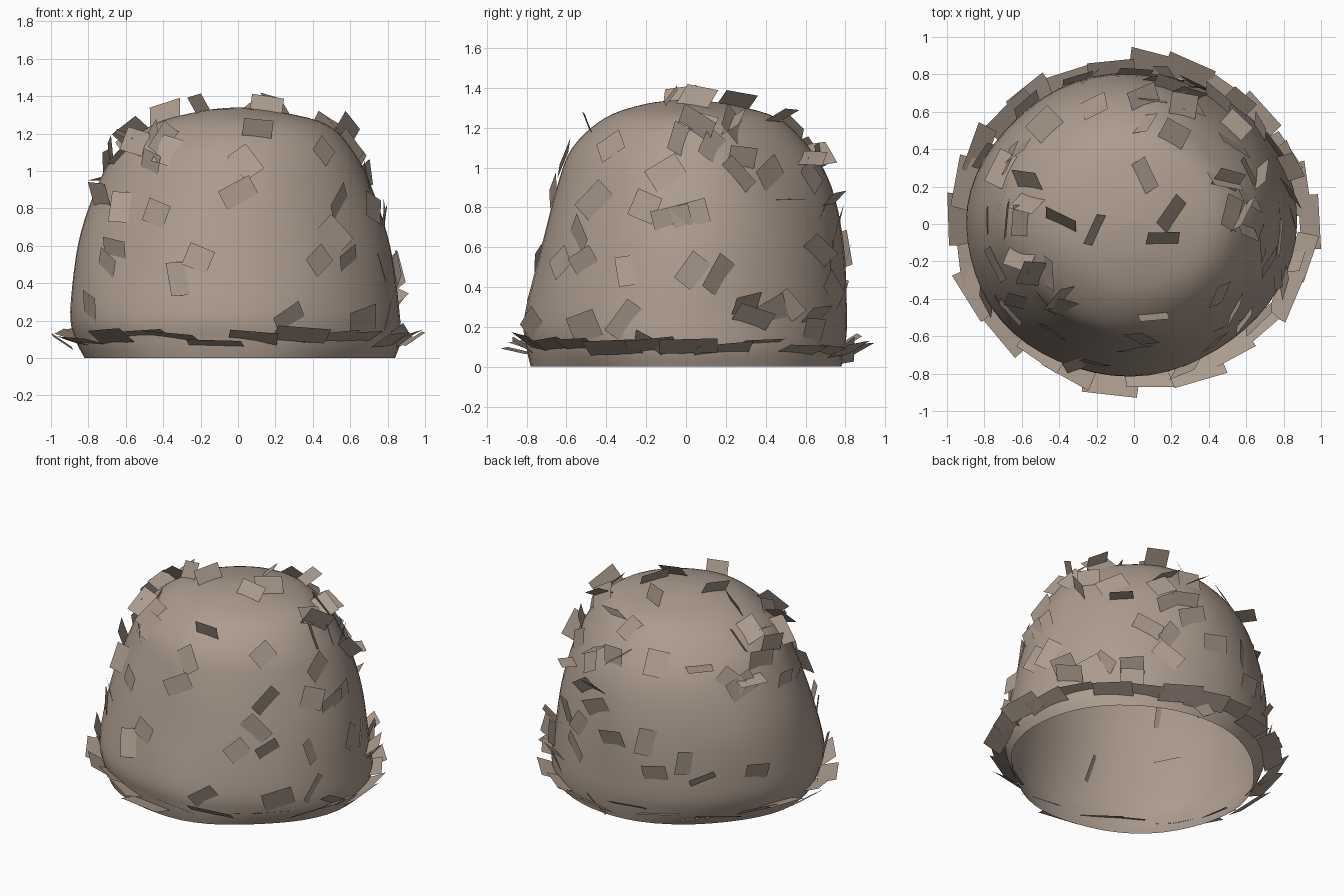
import bpy
import bmesh
import random
from math import cos, sin, pi, radians, exp
from mathutils import Vector
from mathutils.bvhtree import BVHTree

random.seed(4)
cube = bpy.data.objects.get("Cube")
if cube:
    bpy.data.objects.remove(cube, do_unlink=True)

# One warm grey-brown for everything
material = bpy.data.materials.new("warm_taupe")
material.use_nodes = True
colour = (0.42, 0.335, 0.275, 1)
material.diffuse_color = colour
material.node_tree.nodes["Principled BSDF"].inputs["Base Color"].default_value = colour


def add_object(name, mesh_builder):
    mesh = bpy.data.meshes.new(name)
    mesh_builder.to_mesh(mesh)
    mesh_builder.free()
    mesh.materials.append(material)
    obj = bpy.data.objects.new(name, mesh)
    bpy.context.collection.objects.link(obj)
    return obj


# Dome levels: height, centre x, half width, centre y, half depth
LEVELS = [
    (0, .01, .83, 0, .78), (.1, 0, .87, 0, .8), (.25, -.02, .88, 0, .81),
    (.6, -.025, .835, .03, .76), (.9, -.02, .74, .04, .69),
    (1.1, -.015, .635, .025, .595), (1.25, .01, .46, .025, .43),
    (1.32, 0, .2, 0, .2), (1.34, 0, .02, 0, .02)]
SEGMENTS = 56
STEPS = 5


def smooth_level(index, t):
    """Catmull-Rom blend between neighbouring levels."""
    last = len(LEVELS) - 1
    a, b, c, d = (LEVELS[min(max(index + k, 0), last)] for k in (-1, 0, 1, 2))
    return [q + t / 2 * (r - p + t * (2 * p - 5 * q + 4 * r - s + t * (3 * (q - r) + s - p)))
            for p, q, r, s in zip(a, b, c, d)]


# Hollow dome, open underneath: one diagonal narrows upward, the other at the rim
bm = bmesh.new()
samples = [smooth_level(i, k / STEPS) for i in range(len(LEVELS) - 1) for k in range(STEPS)]
samples.append(LEVELS[-1])
rings = []
for z, cx, rx, cy, ry in samples:
    ring = []
    shoulder_pinch = -.02 + .07 * min(z, 1)
    rim_pinch = .015 + .04 * exp(-z * 8)
    for k in range(SEGMENTS):
        angle = 2 * pi * k / SEGMENTS
        diagonal = sin(2 * angle)
        pinch = shoulder_pinch if diagonal > 0 else rim_pinch
        lump = 1 + .006 * sin(5 * angle + 4 * z) * sin(3 * z + 2 * angle)
        lump -= pinch * diagonal ** 2
        ring.append(bm.verts.new((cx + rx * lump * cos(angle), cy + ry * lump * sin(angle), max(z, 0))))
    rings.append(ring)
for low, high in zip(rings, rings[1:]):
    for k in range(SEGMENTS):
        n = (k + 1) % SEGMENTS
        bm.faces.new((low[k], low[n], high[n], high[k]))
bm.faces.new(rings[-1])
for face in bm.faces:
    face.smooth = True
bm.normal_update()
surface = BVHTree.FromBMesh(bm)
add_object("dome_shell", bm)


def add_card(bm, centre, across, up, width, height):
    corners = []
    for a, b in ((-1, -1), (1, -1), (1, 1), (-1, 1)):
        p = centre + across * (a * width / 2) + up * (b * height / 2)
        corners.append(bm.verts.new((min(max(p.x, -1), 1), p.y, max(p.z, .01))))
    bm.faces.new(corners)


def scatter(name, origin, across_axis, spots, lean_range):
    """Cast cards onto the dome from one side; each spot is across, up, spin in degrees."""
    bm = bmesh.new()
    origin, axis = Vector(origin), Vector(across_axis).normalized()
    other = origin.cross(axis).normalized()
    for a, b, spin in spots:
        hit, normal, _, _ = surface.ray_cast(origin + axis * a + other * b, -origin)
        if hit is None:
            continue
        u = (axis - normal * axis.dot(normal)).normalized()
        v = normal.cross(u)
        s = radians(spin)
        across = u * cos(s) + v * sin(s)
        lean = radians(random.uniform(*lean_range))
        up = (v * cos(s) - u * sin(s)) * cos(lean) + normal * sin(lean)
        width, height = random.uniform(.14, .2), random.uniform(.11, .15)
        lift = max(.015, height / 2 * sin(lean) - .02)
        add_card(bm, hit + normal * lift, across, up, width, height)
    add_object(name, bm)


X, Y = (1, 0, 0), (0, 1, 0)

scatter("front_cards", (0, -3, 0), X, [
    (-.43, .77, -30), (-.21, .53, -25), (-.3, .42, 100), (.04, 1.04, -55),
    (.45, 1.1, 65), (.53, .82, 60), (.58, .52, 40), (.5, .65, -35),
    (-.46, 1.03, -40), (-.37, 1.1, 65), (-.78, .27, -30), (.27, .21, 35),
    (-.6, .8, 80), (-.65, .57, -25), (-.69, .5, -45), (0, .88, 30)], (5, 35))

scatter("right_cards", (3, 0, 0), Y, [
    (.06, 1.22, -20), (.13, 1.1, 70), (.27, 1.03, 10), (-.1, .97, 30),
    (.02, .76, 15), (-.07, .74, 10), (-.2, .8, -30), (-.28, .48, 100),
    (.03, .48, 55), (.23, 1.2, 80), (-.3, .23, 50), (-.5, .2, 15),
    (.42, .27, 30), (.5, .3, -40), (.63, .18, 5), (-.18, .12, -25),
    (.62, .95, 65), (.72, .55, 75), (.68, .8, 60), (-.62, .52, 20)], (5, 45))

scatter("left_cards", (-3, 0, 0), Y, [
    (-.05, .9, 20), (.2, .2, 10), (.4, .2, -20), (.05, 1.15, 35),
    (-.05, .15, 75)], (40, 70))

# Diagonal directions reach the rear quarters
scatter("back_left_cards", (-2, 2, 1.63), (-1, -1, 0), [
    (-.41, .87, 30), (-.53, .7, -35), (-.29, .63, 70), (-.64, .41, 10),
    (-.33, -.04, 5), (-.14, 0, 80), (-.04, -.11, 20), (.31, -.08, -5),
    (.17, .48, -40), (.23, .45, 30), (.31, .79, -65), (.37, .6, 10),
    (.53, .48, 15), (.65, .56, 50), (-.37, .15, 75), (-.65, -.18, -30),
    (.5, .95, 40), (.55, .8, -60), (.45, .7, 20)], (10, 45))

scatter("back_right_cards", (2, 2, -1.63), (-1, 1, 0), [
    (-.08, 1.17, 30), (.37, 1.04, 10), (.56, .76, 15), (.15, .88, -30),
    (.28, .71, -35), (-.36, .65, 10), (-.33, .6, -20), (.06, .63, 5),
    (-.65, .9, 60), (-.46, .74, 55), (-.44, 1.18, 45)], (15, 60))

scatter("crown_cards", (0, 0, 3), X, [
    (.05, .25, -65), (-.2, -.03, 65), (-.38, .02, -25), (.2, .05, 55),
    (.15, -.08, 0), (.1, -.47, 0), (-.38, -.38, 60), (-.52, -.25, 70),
    (-.45, .5, 30), (.2, .45, -25), (.25, .6, 15), (.05, .65, 40),
    (.52, .5, -15), (.48, .22, 0), (.65, .25, 80), (-.55, .22, -20),
    (-.58, .02, 85), (-.68, .28, 40), (.55, .05, 55)], (45, 75))

# Flared skirt of overlapping cards hugging the foot, widest at the two sides
bm = bmesh.new()
COUNT = 26
for k in range(COUNT):
    angle = 2 * pi * k / COUNT + random.uniform(-.04, .04)
    out = Vector((cos(angle), sin(angle), 0))
    side = Vector((-sin(angle), cos(angle), random.uniform(-.12, .12)))
    side = (side + out * random.uniform(-.15, .15)).normalized()
    tilt = radians(random.uniform(12, 35))
    up = out * cos(tilt) + Vector((0, 0, sin(tilt)))
    shift = .05 if k % 13 == 0 else random.uniform(-.02, .04)
    centre = Vector(((.89 + shift) * cos(angle), (.825 + shift) * sin(angle), random.uniform(.08, .13)))
    add_card(bm, centre, side, up, random.uniform(.22, .3), .13)
add_object("skirt_cards", bm)
